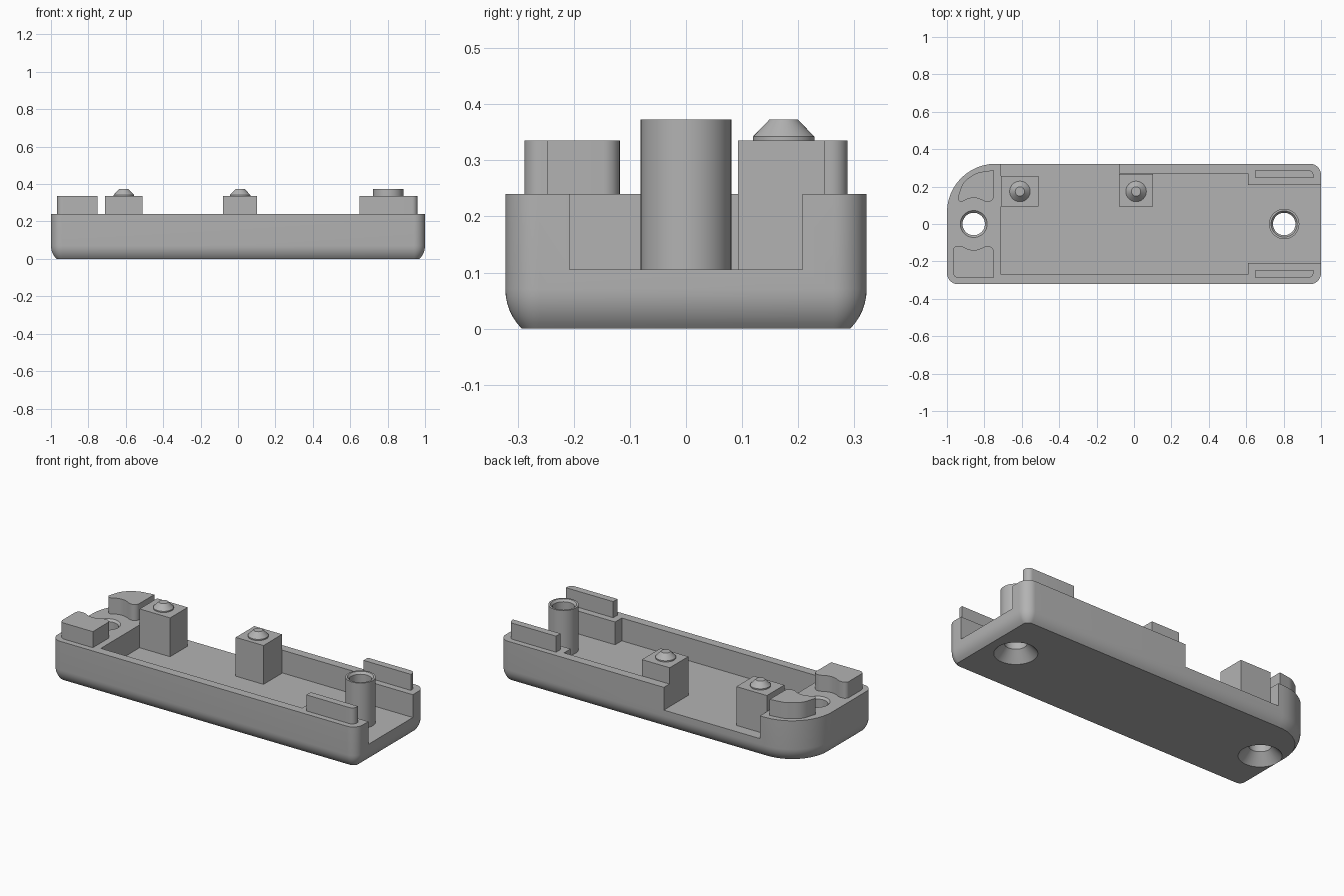
import bpy, bmesh, math
from mathutils import Vector

cube = bpy.data.objects.get("Cube")
if cube:
    bpy.data.objects.remove(cube, do_unlink=True)

grey = bpy.data.materials.new("plain grey")
grey.use_nodes = True
GREY = (0.45, 0.45, 0.45, 1)
grey.diffuse_color = GREY
grey.node_tree.nodes["Principled BSDF"].inputs["Base Color"].default_value = GREY

TOP, FLOOR, LUG_TOP = 0.24, 0.105, 0.335


def fillet(corners, steps=8):
    """Round each (x, y, radius) corner of a polygon."""
    out, n = [], len(corners)
    for i, (x, y, r) in enumerate(corners):
        p = Vector((x, y))
        a = (Vector(corners[i - 1][:2]) - p).normalized()
        b = (Vector(corners[(i + 1) % n][:2]) - p).normalized()
        if r <= 0:
            out.append(p)
            continue
        half = a.angle(b) / 2
        centre = p + (a + b).normalized() * (r / math.sin(half))
        t = r / math.tan(half)
        start, end = p + a * t - centre, p + b * t - centre
        sweep = start.angle_signed(end)
        for k in range(steps + 1):
            ang = -sweep * k / steps
            c, s = math.cos(ang), math.sin(ang)
            out.append(centre + Vector((start.x * c - start.y * s,
                                        start.x * s + start.y * c)))
    return out


def finish(name, bm):
    bmesh.ops.recalc_face_normals(bm, faces=bm.faces)
    mesh = bpy.data.meshes.new(name)
    bm.to_mesh(mesh)
    bm.free()
    mesh.materials.append(grey)
    obj = bpy.data.objects.new(name, mesh)
    bpy.context.collection.objects.link(obj)
    return obj


def bridge(bm, lower, upper):
    n = len(lower)
    for i in range(n):
        j = (i + 1) % n
        bm.faces.new((lower[i], lower[j], upper[j], upper[i]))


def loft(name, levels):
    """Stack (outline, z) sections into a capped solid."""
    bm = bmesh.new()
    rings = [[bm.verts.new((p[0], p[1], z)) for p in pts] for pts, z in levels]
    for lower, upper in zip(rings, rings[1:]):
        bridge(bm, lower, upper)
    bm.faces.new(rings[0])
    bm.faces.new(rings[-1])
    return finish(name, bm)


def prism(name, pts, z0, z1):
    return loft(name, [(pts, z0), (pts, z1)])


def rect(x0, x1, y0, y1):
    return [(x0, y0), (x1, y0), (x1, y1), (x0, y1)]


def circle(x, y, r, n=40):
    return [(x + r * math.cos(math.tau * i / n), y + r * math.sin(math.tau * i / n))
            for i in range(n)]


def turned(name, x, y, profile):
    return loft(name, [(circle(x, y, r), z) for r, z in profile])


def smooth(obj):
    bpy.ops.object.select_all(action='DESELECT')
    obj.select_set(True)
    bpy.context.view_layer.objects.active = obj
    bpy.ops.object.shade_smooth_by_angle(angle=math.radians(30))


def carve(obj, cutters):
    for cutter in cutters:
        mod = obj.modifiers.new("cut", 'BOOLEAN')
        mod.operation, mod.solver, mod.object = 'DIFFERENCE', 'EXACT', cutter
        bpy.context.view_layer.objects.active = obj
        bpy.ops.object.modifier_apply(modifier=mod.name)
        bpy.data.objects.remove(cutter, do_unlink=True)


# Tray body: one large back corner, bottom edge rolled under through 45 degrees
def outline(inset):
    w, d, r = 1 - inset, 0.322 - inset, 0.06 - inset
    return fillet([(-w, -d, r), (w, -d, r), (w, d, r), (-w, d, 0.26 - inset)], 12)


ROLL = 0.1
levels = []
for k in range(7):
    ang = math.radians(45) * (1 - k / 6)
    levels.append((outline(ROLL * (1 - math.cos(ang))),
                   ROLL * (math.sin(math.radians(45)) - math.sin(ang))))
levels.append((outline(0), TOP))
body = loft("tray_body", levels)

# Hollow interior, open right end, gap in the back wall, countersunk holes
HOLE_X, TUBE_X = -0.857, 0.803
cavity = [(-0.71, -0.27), (0.61, -0.27), (0.61, -0.208), (1.1, -0.208),
          (1.1, 0.208), (0.61, 0.208), (0.61, 0.27), (-0.71, 0.27)]
sink = [(0.125, -0.01), (0.115, 0), (0.06, 0.06)]
carve(body, [
    prism("cavity_cutter", cavity, FLOOR, 0.5),
    prism("gap_cutter", rect(-0.71, -0.08, 0.2, 0.5), FLOOR, 0.5),
    turned("left_hole_cutter", HOLE_X, 0, sink + [(0.06, 0.228), (0.072, TOP), (0.082, 0.25)]),
    turned("right_hole_cutter", TUBE_X, 0, sink + [(0.06, 0.3)]),
])
smooth(body)

# Screw tube with chamfered mouth
bm = bmesh.new()
section = [(0.06, FLOOR), (0.081, FLOOR), (0.081, 0.373), (0.07, 0.373), (0.06, 0.36)]
rings = [[bm.verts.new((p[0], p[1], z)) for p in circle(TUBE_X, 0, r)] for r, z in section]
for a, b in zip(rings, rings[1:] + rings[:1]):
    bridge(bm, a, b)
smooth(finish("screw_tube", bm))

# Square posts, each with a tapered locating stud
for side, x0, x1, y1 in (("right", -0.71, -0.51, 0.257), ("middle", -0.08, 0.102, 0.267)):
    prism(side + "_post", rect(x0, x1, 0.093, y1), FLOOR, LUG_TOP)
    smooth(turned(side + "_stud", (x0 + x1) / 2, 0.174,
                  [(0.055, LUG_TOP), (0.055, 0.342), (0.025, 0.373)]))

# Thin upright tongues at the open end
for side, s in (("front", -1), ("back", 1)):
    pts = [(0.65, s * 0.247, 0), (0.96, s * 0.247, 0),
           (0.96, s * 0.288, 0.03), (0.65, s * 0.288, 0)]
    smooth(prism(side + "_tongue", fillet(pts), TOP, LUG_TOP))

# Lugs beside the left hole, hollowed to clear a screw head
front_lug = [(-0.968, -0.288, 0.03), (-0.75, -0.288, 0), (-0.75, -0.118, 0.03),
             (-0.793, -0.118, 0.03), (-0.857, -0.15, 0.09), (-0.921, -0.118, 0.03),
             (-0.968, -0.118, 0.025)]
back_lug = [(-0.75, 0.118, 0.03), (-0.75, 0.288, 0), (-0.84, 0.275, 0.1),
            (-0.915, 0.225, 0.1), (-0.95, 0.118, 0.02), (-0.921, 0.118, 0.005),
            (-0.857, 0.15, 0.09), (-0.793, 0.118, 0.03)]
for name, pts in (("front_lug", front_lug), ("back_lug", back_lug)):
    smooth(prism(name, fillet(pts), TOP, LUG_TOP))
